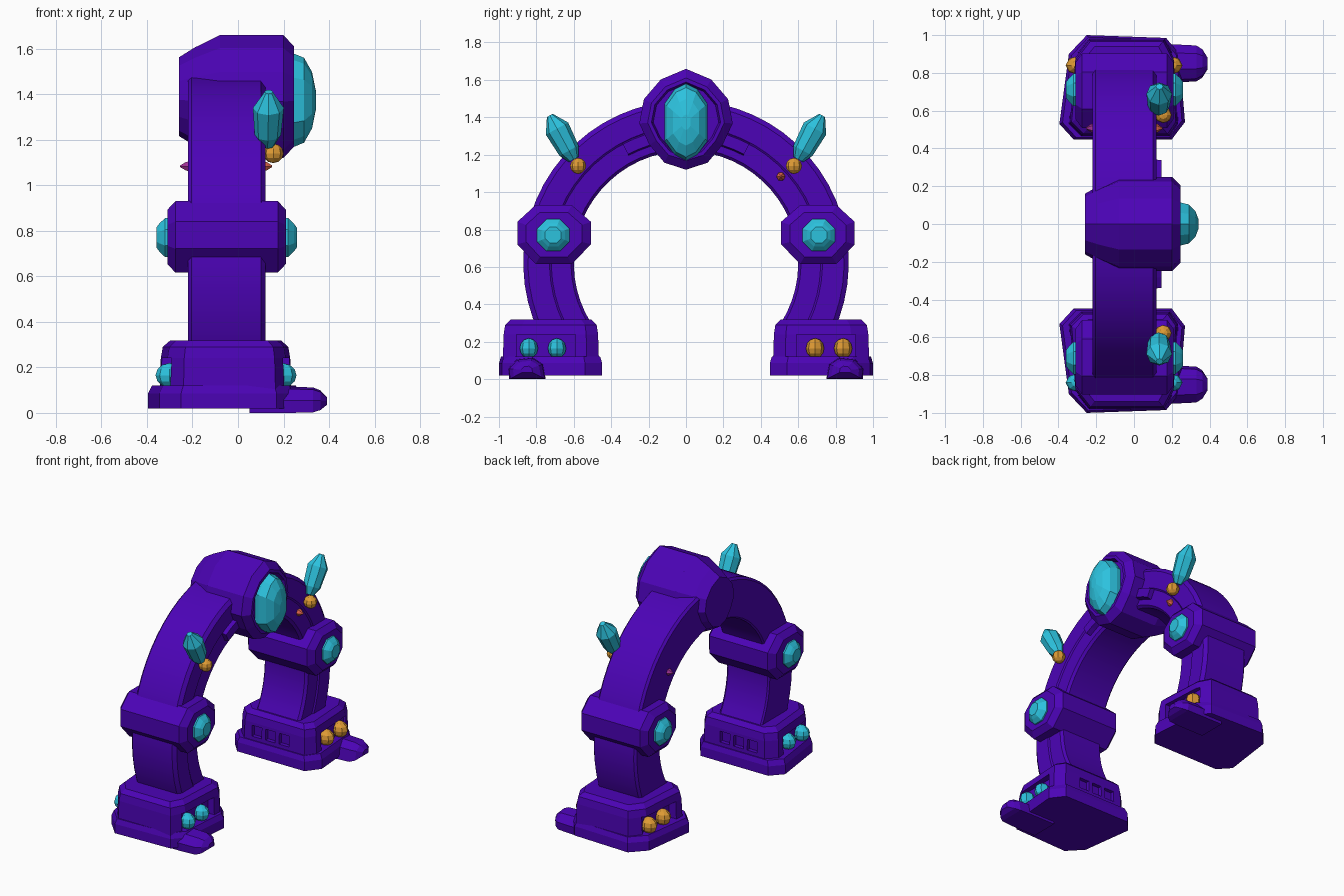
import bpy, bmesh, math
from mathutils import Vector

if "Cube" in bpy.data.objects:
    bpy.data.objects.remove(bpy.data.objects["Cube"])


def material(name, rgb):
    m = bpy.data.materials.new(name)
    m.diffuse_color = (*rgb, 1)
    m.use_nodes = True
    m.node_tree.nodes["Principled BSDF"].inputs["Base Color"].default_value = m.diffuse_color
    return m


PURPLE = material("purple stone", (0.072, 0.001, 0.47))
TEAL = material("teal crystal", (0.025, 0.54, 0.73))
AMBER = material("amber crystal", (0.74, 0.33, 0.035))
CORAL = material("coral spike", (0.74, 0.13, 0.07))
MAGENTA = material("magenta spike", (0.35, 0.03, 0.30))


def finish(name, bm, mat):
    bmesh.ops.recalc_face_normals(bm, faces=bm.faces[:])
    me = bpy.data.meshes.new(name)
    bm.to_mesh(me)
    bm.free()
    ob = bpy.data.objects.new(name, me)
    me.materials.append(mat)
    bpy.context.collection.objects.link(ob)
    return ob


def loft(name, rings, mat):
    """Skin a stack of equal-length point rings and cap both ends."""
    bm = bmesh.new()
    vs = [[bm.verts.new(p) for p in r] for r in rings]
    n = len(rings[0])
    for a, b in zip(vs, vs[1:]):
        for i in range(n):
            j = (i + 1) % n
            bm.faces.new((a[i], a[j], b[j], b[i]))
    bm.faces.new(vs[0])
    bm.faces.new(vs[-1])
    return finish(name, bm, mat)


def loft_x(name, outline, centre, steps, mat):
    """Outline in y,z offsets, scaled at each (x, scale) step."""
    cy, cz = centre
    rings = [[(x, cy + y * s, cz + z * s) for y, z in outline] for x, s in steps]
    return loft(name, rings, mat)


def ngon(n, ry, rz, turn=0.0):
    return [(ry * math.cos(turn + 2 * math.pi * i / n),
             rz * math.sin(turn + 2 * math.pi * i / n)) for i in range(n)]


def mirrored(half):
    """Complete a top-to-bottom half outline across y = 0."""
    return half + [(-y, z) for y, z in reversed(half) if y > 0]


def bead(name, loc, scale, mat):
    bm = bmesh.new()
    bmesh.ops.create_uvsphere(bm, u_segments=8, v_segments=6, radius=1)
    for v in bm.verts:
        v.co = Vector([c * s + l for c, s, l in zip(v.co, scale, loc)])
    return finish(name, bm, mat)


def box(name, lo, hi, mat):
    return loft(name, [[(lo[0], lo[1], z), (hi[0], lo[1], z), (hi[0], hi[1], z),
                        (lo[0], hi[1], z)] for z in (lo[2], hi[2])], mat)


def cut(ob, cutter):
    mod = ob.modifiers.new("recess", 'BOOLEAN')
    mod.operation = 'DIFFERENCE'
    mod.solver = 'EXACT'
    mod.object = cutter
    bpy.context.view_layer.objects.active = ob
    bpy.ops.object.modifier_apply(modifier=mod.name)
    bpy.data.objects.remove(cutter)


# Arch band with a thin step along its show face
section = [(-.22, .61), (-.21, .60), (.095, .60), (.112, .615), (.112, .72), (.12, .73),
           (.12, .845), (.10, .87), (-.205, .87), (-.22, .855)]
arch_rings = []
for i in range(41):
    a = math.radians(-32 + 244 * i / 40)
    arch_rings.append([(x, r * math.cos(a), .62 + r * math.sin(a)) for x, r in section])
arch = loft("arch_band", arch_rings, PURPLE)
bpy.context.view_layer.objects.active = arch
arch.select_set(True)
bpy.ops.object.shade_smooth_by_angle(angle=math.radians(25))

# Keystone with a sunken seat, and its large crystal
key = mirrored([(0, .272), (.135, .215), (.225, .11), (.25, -.02), (.195, -.135),
                (.115, -.23), (0, -.267)])
keystone = loft_x("keystone", key, (0, 1.387),
                  [(-.26, .64), (-.19, .8), (-.08, 1), (.20, 1), (.245, .82), (.245, .74),
                   (.21, .70)], PURPLE)
gem = mirrored([(0, .207), (.06, .178), (.115, .10), (.115, -.10), (.06, -.175), (0, -.207)])
loft_x("keystone_crystal", gem, (0, 1.373),
       [(.19, .97), (.24, 1), (.29, .90), (.325, .6), (.342, .2)], TEAL)

collar = [(.10, .157), (.197, .068), (.197, -.052), (.10, -.157),
          (-.095, -.157), (-.197, -.052), (-.197, .068), (-.095, .157)]

for side, label, foot_mat in ((1, "back", AMBER), (-1, "front", TEAL)):
    def flip(pts, z):
        return [(x, y * side, z) for x, y in pts]

    # Octagonal collar around the leg, gem on both faces
    loft_x(label + "_collar", [(y * side, z) for y, z in collar], (.705 * side, .773),
           [(-.31, .76), (-.275, 1), (.175, 1), (.21, .76)], PURPLE)
    disc = ngon(8, .093, .093, math.pi / 8)
    for d, x0 in ((1, .195), (-1, -.295)):
        loft_x(label + "_collar_gem", disc, (.71 * side, .77),
               [(x0, 1), (x0 + .025 * d, 1), (x0 + .05 * d, .72), (x0 + .064 * d, .5)], TEAL)

    # Foot: flared slab and tapered block with recesses
    slab = [(-.25, 1.0), (.17, .985), (.24, .90), (.27, .54), (.20, .448),
            (-.32, .448), (-.395, .53), (-.345, .90)]
    slab_in = [(x * .95 - .003, .72 + (y - .72) * .96) for x, y in slab]
    loft(label + "_foot_slab", [flip(slab, .02), flip(slab, .085), flip(slab_in, .12)], PURPLE)
    block = [(-.24, .98), (.165, .98), (.215, .885), (.235, .53), (.19, .465),
             (-.28, .465), (-.345, .53), (-.315, .885)]

    def shrink(k):
        return [(-.05 + (x + .05) * k, .72 + (y - .72) * k) for x, y in block]
    foot = loft(label + "_foot_block",
                [flip(shrink(1), .08), flip(shrink(.98), .24), flip(shrink(.95), .29),
                 flip(shrink(.84), .318)], PURPLE)
    for lo, hi in ((.18, .5), (-.6, -.28)):
        y0, y1 = sorted((.59 * side, .905 * side))
        cut(foot, box("cutter", (lo, y0, .10), (hi, y1, .24), PURPLE))
    for k in range(3):
        x0 = -.22 + .105 * k
        y0, y1 = sorted((.40 * side, .495 * side))
        cut(foot, box("cutter", (x0, y0, .145), (x0 + .075, y1, .22), PURPLE))
    for x in (.195, -.30):
        for y in (.69, .84):
            bead(label + "_foot_gem", (x, y * side, .165), (.062, .049, .054), foot_mat)

    # Claw pointing out of the foot
    claw = [(-.10, -.05), (.095, -.05), (.10, .005), (.055, .055), (-.03, .065), (-.085, .03)]
    loft_x(label + "_claw", [(y * side, z) for y, z in claw], (.85 * side, .05),
           [(.05, 1), (.23, 1), (.33, .95), (.362, .75), (.39, .3)], PURPLE)

    # Tilted crystal on the shoulder with a bead below it
    base, tip = Vector((.13, .60 * side, 1.175)), Vector((.135, .728 * side, 1.41))
    axis = (tip - base).normalized()
    u = Vector((1, 0, 0))
    w = axis.cross(u)
    rings = [[base.lerp(tip, t) + u * a * r + w * b * r for a, b in ngon(8, 1, 1)]
             for t, r in ((0, .03), (.2, .058), (.7, .068), (1, .018))]
    loft(label + "_shoulder_crystal", rings, TEAL)
    bead(label + "_shoulder_bead", (.155, .577 * side, 1.14), (.045, .043, .043), AMBER)

    # Raised clasps beside the keystone
    strip = []
    for deg in (62, 67, 72, 77):
        a = math.radians(deg)
        strip.append([(x, r * math.cos(a) * side, .62 + r * math.sin(a))
                      for x, r in ((.08, .645), (.145, .66), (.145, .72), (.08, .735))])
    loft(label + "_clasp", strip, PURPLE)

# Small spikes on the inner rim of the back leg
for x0, x1, mat in ((.10, .15, CORAL), (-.20, -.255, MAGENTA)):
    loft_x("rim_spike", ngon(6, .026, .026), (.507, 1.083),
           [(x0, 1), ((x0 + x1) / 2, .85), (x1, .15)], mat)
